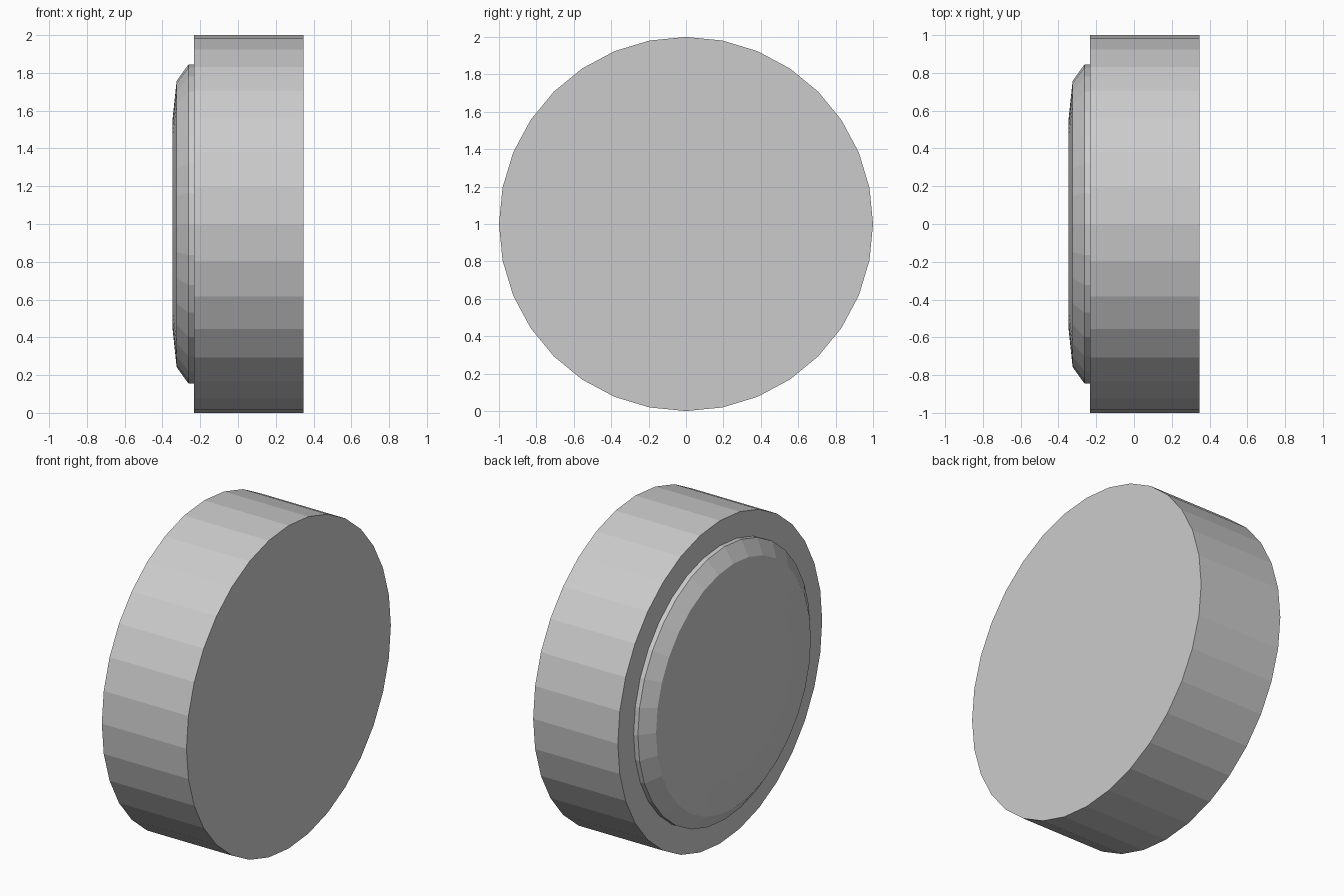
import bpy, bmesh
from math import cos, sin, tau

if "Cube" in bpy.data.objects:
    bpy.data.objects.remove(bpy.data.objects["Cube"])

SIDES = 32


def lathe_x(name, profile):
    """Closed flat-shaded solid from (x, radius) rings around the x axis at z = 1."""
    bm = bmesh.new()
    rings = []
    for x, r in profile:
        rings.append([bm.verts.new((x, r * cos(tau * i / SIDES), 1 + r * sin(tau * i / SIDES)))
                      for i in range(SIDES)])
    for a, b in zip(rings, rings[1:]):
        for i in range(SIDES):
            j = (i + 1) % SIDES
            bm.faces.new((a[i], a[j], b[j], b[i]))
    bm.faces.new(rings[0])
    bm.faces.new(rings[-1])
    bmesh.ops.recalc_face_normals(bm, faces=bm.faces[:])
    mesh = bpy.data.meshes.new(name)
    bm.to_mesh(mesh)
    bm.free()
    obj = bpy.data.objects.new(name, mesh)
    bpy.context.collection.objects.link(obj)
    return obj


# Thick drum and its raised, rounded cap, joined into one shell
lathe_x("drum_with_domed_cap", [
    (0.347, 1.0), (-0.233, 1.0),       # drum wall
    (-0.233, 0.845), (-0.262, 0.845),  # rim step and cap wall
    (-0.325, 0.757), (-0.347, 0.55),   # rounded cap edge
])
